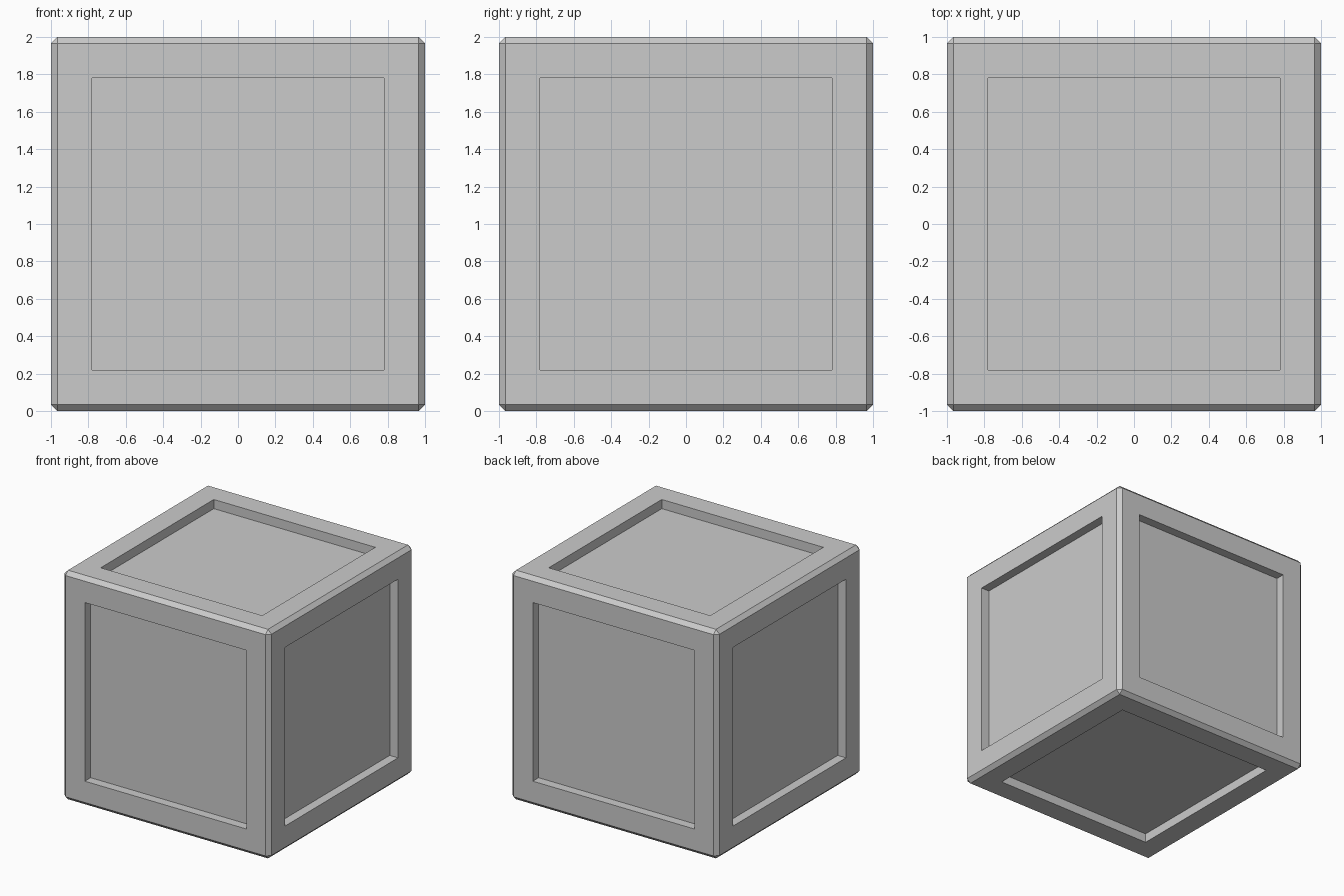
import bpy, bmesh

if "Cube" in bpy.data.objects:
    bpy.data.objects.remove(bpy.data.objects["Cube"])

CHAMFER = 0.034   # edge chamfer width along each face
PANEL = 0.703     # half width of the recessed panels
DEPTH = 0.08      # recess depth

# Chamfered cube body
bm = bmesh.new()
bmesh.ops.create_cube(bm, size=2)
bmesh.ops.translate(bm, verts=bm.verts, vec=(0, 0, 1))
bmesh.ops.bevel(bm, geom=bm.edges[:], offset=CHAMFER, offset_type='OFFSET',
                segments=1, profile=0.5, affect='EDGES')
bm.normal_update()

# Square recessed panel with straight walls on each of the six sides
sides = [f for f in bm.faces if f.calc_area() > 1]
bmesh.ops.inset_individual(bm, faces=sides, thickness=1 - CHAMFER - PANEL)
panels = bmesh.ops.extrude_discrete_faces(bm, faces=sides)["faces"]
for f in panels:
    f.normal_update()
    bmesh.ops.translate(bm, verts=f.verts[:], vec=f.normal * -DEPTH)
bmesh.ops.recalc_face_normals(bm, faces=bm.faces[:])

mesh = bpy.data.meshes.new("panelled_crate")
bm.to_mesh(mesh)
bm.free()
crate = bpy.data.objects.new("panelled_crate", mesh)
bpy.context.collection.objects.link(crate)
